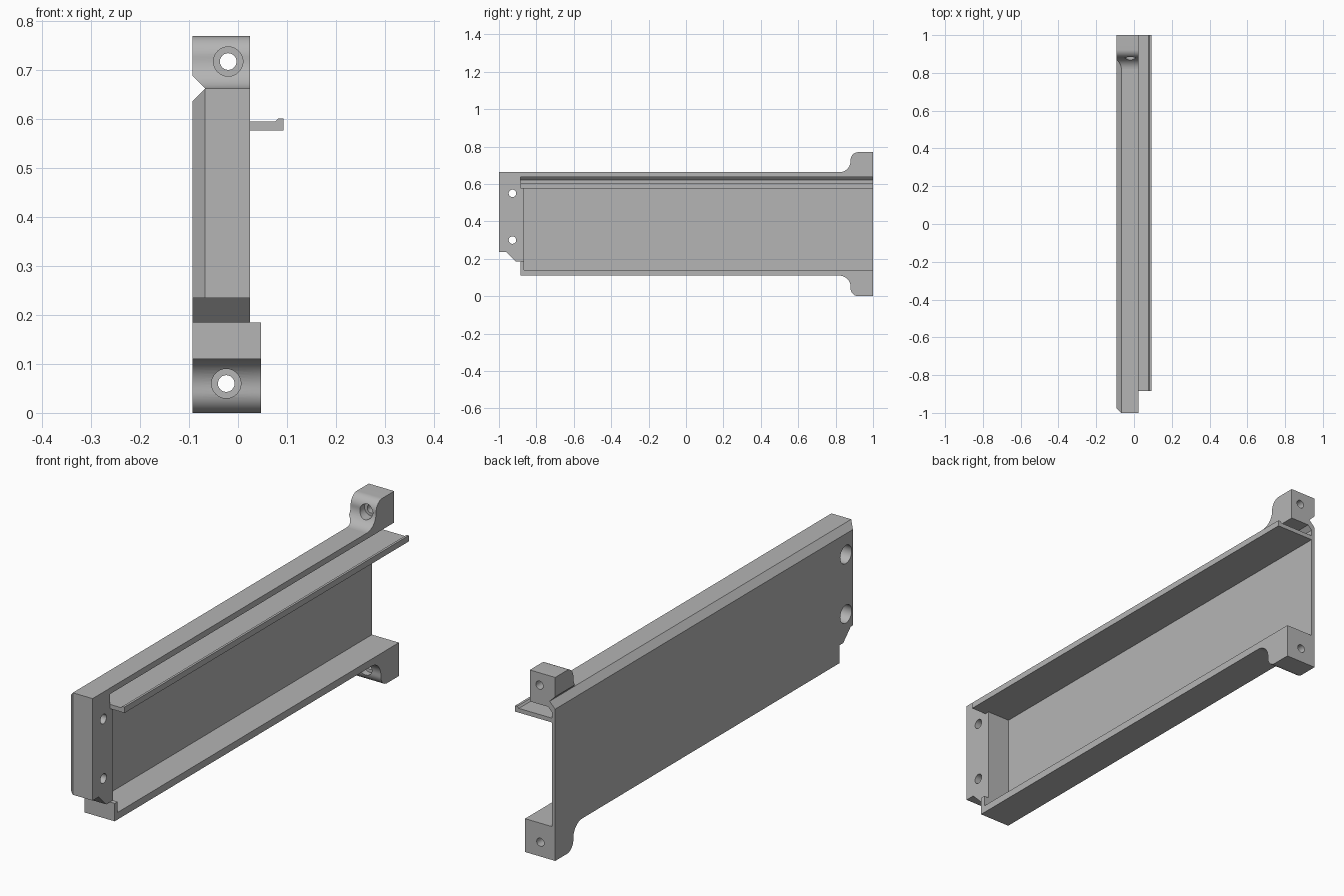
import bpy, bmesh, math
from mathutils import Vector

cube = bpy.data.objects.get("Cube")
if cube:
    bpy.data.objects.remove(cube, do_unlink=True)

grey = bpy.data.materials.new("plain grey")
grey.use_nodes = True
colour = (0.46, 0.46, 0.46, 1)
grey.diffuse_color = colour
grey.node_tree.nodes["Principled BSDF"].inputs["Base Color"].default_value = colour

LEFT, RIGHT = -0.093, 0.025      # outer wall and inner face of the rail
FRONT, BACK = -1.0, 1.0
START = -0.885                   # where the hollow section begins
TOP, BOTTOM = 0.663, 0.11        # rail top and underside
CH = 0.026                       # edge chamfer


def prism(name, points, axis, lo, hi):
    """Extrude a 2D outline along an axis; outline uses the other two axes in order."""
    bm = bmesh.new()

    def place(p, d):
        c = list(p)
        c.insert("xyz".index(axis), d)
        return bm.verts.new(c)
    face = bm.faces.new([place(p, lo) for p in points])
    out = bmesh.ops.extrude_face_region(bm, geom=[face])
    shift = Vector([hi - lo if a == axis else 0 for a in "xyz"])
    bmesh.ops.translate(bm, vec=shift,
                        verts=[v for v in out["geom"] if isinstance(v, bmesh.types.BMVert)])
    bmesh.ops.recalc_face_normals(bm, faces=bm.faces)
    mesh = bpy.data.meshes.new(name)
    bm.to_mesh(mesh)
    bm.free()
    ob = bpy.data.objects.new(name, mesh)
    bpy.context.collection.objects.link(ob)
    mesh.materials.append(grey)
    return ob


def arc(cx, cy, r, a0, a1, n=12):
    angles = [math.radians(a0 + (a1 - a0) * i / n) for i in range(n + 1)]
    return [(cx + r * math.cos(a), cy + r * math.sin(a)) for a in angles]


def bore(axis, centre, r, lo, hi):
    return prism("bore_cutter", arc(*centre, r, 0, 352.5, 47), axis, lo, hi)


def cut(ob, cutters):
    bpy.context.view_layer.objects.active = ob
    for c in cutters:
        mod = ob.modifiers.new("cut", 'BOOLEAN')
        mod.operation, mod.solver, mod.object = 'DIFFERENCE', 'EXACT', c
        bpy.ops.object.modifier_apply(modifier=mod.name)
        bpy.data.objects.remove(c, do_unlink=True)


def smooth(ob):
    bpy.ops.object.select_all(action='DESELECT')
    ob.select_set(True)
    bpy.context.view_layer.objects.active = ob
    bpy.ops.object.shade_smooth_by_angle(angle=math.radians(30))


# Hollow rail: thin wall, bottom flange, lipped shelf and chamfered top
inner = LEFT + 0.015
prism("rail", [(LEFT, BOTTOM), (0.047, BOTTOM), (0.047, 0.14), (inner, 0.14),
               (inner, 0.577), (0.093, 0.577), (0.093, 0.602), (0.083, 0.602),
               (0.076, 0.595), (inner, 0.595), (inner, 0.62), (inner + 0.018, 0.638),
               (RIGHT, 0.638), (RIGHT, TOP), (LEFT + CH, TOP), (LEFT, TOP - CH)],
      'y', START, BACK)

# Solid front block with a sloped lower corner and two countersunk bores
block = prism("front_block", [(FRONT, 0.235), (-0.96, 0.235), (-0.91, 0.185), (-0.865, 0.185),
                              (-0.865, 0.577), (START, 0.577), (START, TOP), (FRONT, TOP)],
              'x', LEFT, RIGHT)
e = 0.02
cutters = [
    prism("top_chamfer", [(LEFT - e, TOP - CH - e), (LEFT + CH + e, TOP + e), (LEFT - e, TOP + e)],
          'y', FRONT - e, BACK),
    prism("front_chamfer", [(LEFT - e, FRONT + CH + e), (LEFT + CH + e, FRONT - e),
                            (LEFT - e, FRONT - e)], 'z', 0, 1)]
for z in (0.30, 0.55):
    cutters += [bore('x', (-0.928, z), 0.02, -0.2, 0.2),
                bore('x', (-0.928, z), 0.038, -0.2, -0.04)]
cut(block, cutters)
smooth(block)

# Small end stop at the front of the flange
prism("flange_stop", [(LEFT, BOTTOM), (0.047, BOTTOM), (0.047, 0.185), (LEFT, 0.185)],
      'y', START, -0.865)


# Mounting ears with a rounded tip, a concave root and a counterbored hole
def ear(name, base, tip, x_hi, hole):
    s = 1 if tip > base else -1
    root = arc(0.82, 0.06, 0.06, -90, 0)
    crown = arc(0.922, abs(tip - base) - 0.042, 0.042, 180, 90)
    outline = root + crown + [(BACK, abs(tip - base)), (BACK, 0)]
    ob = prism(name, [(y, base + s * h) for y, h in outline], 'x', LEFT, x_hi)
    cutters = [bore('y', hole, 0.017, 0.7, 1.1), bore('y', hole, 0.03, 0.7, 0.91)]
    if s > 0:
        cutters.append(prism("notch", [(LEFT - e, base + CH + e), (LEFT + CH + e, base - e),
                                       (LEFT - e, base - e)], 'y', 0.7, 1.1))
    cut(ob, cutters)
    smooth(ob)


ear("upper_ear", TOP, 0.77, RIGHT, (-0.02, 0.718))
ear("lower_ear", BOTTOM, 0.0, 0.047, (-0.024, 0.06))
